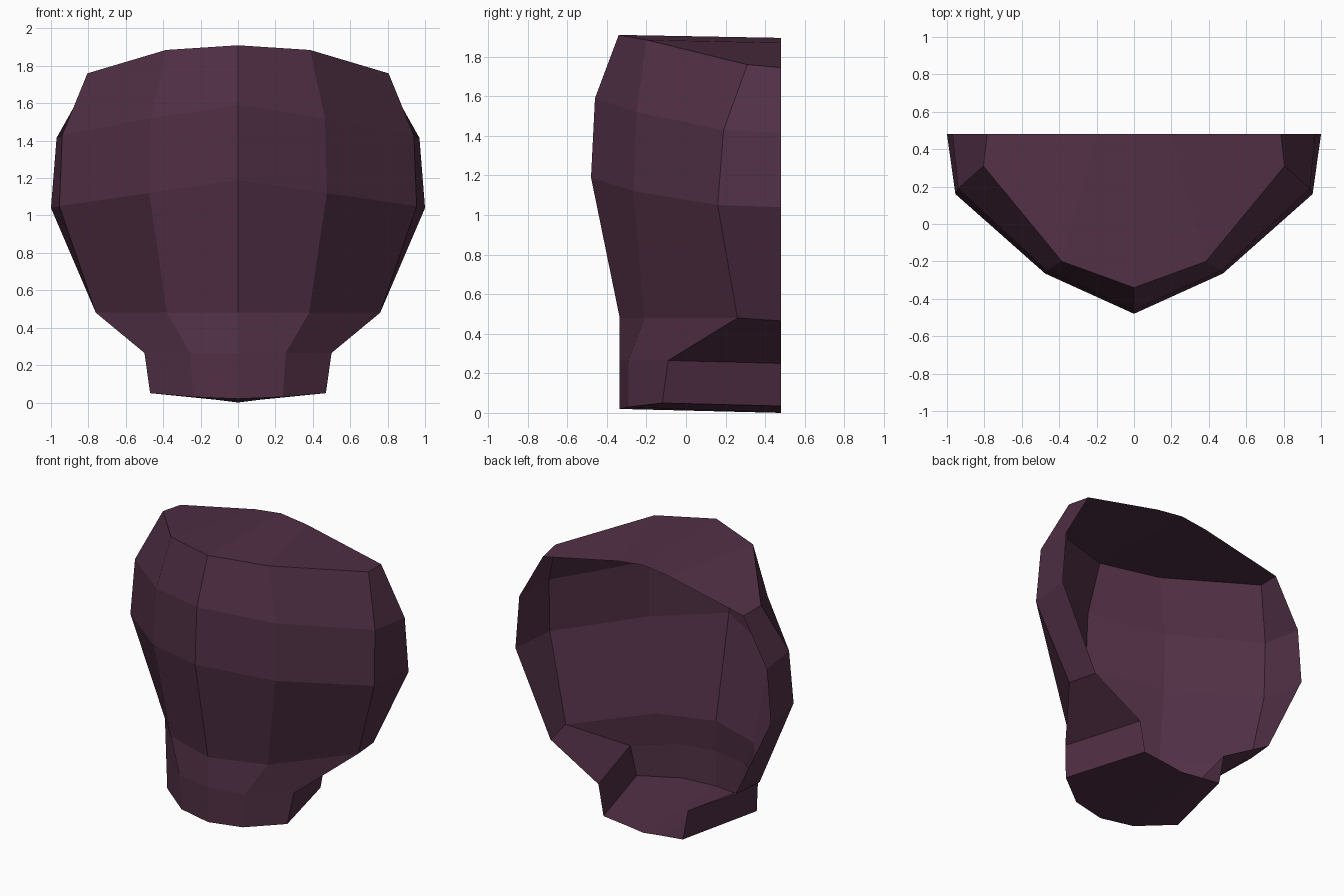
import bpy, bmesh

if "Cube" in bpy.data.objects:
    bpy.data.objects.remove(bpy.data.objects["Cube"])

# Half-profile rings, top to bottom: centre, mid, side, back edge (right half)
rings = [
    [(0, -.34, 1.91), (.385, -.20, 1.885), (.805, .31, 1.76), (.785, .48, 1.745)],
    [(0, -.46, 1.59), (.465, -.25, 1.52), (.94, .19, 1.43), (.97, .48, 1.415)],
    [(0, -.48, 1.19), (.475, -.265, 1.12), (.955, .16, 1.05), (1.0, .48, 1.04)],
    [(0, -.335, .48), (.38, -.21, .48), (.76, .26, .48), (.725, .48, .465)],
    [(0, -.335, .265), (.255, -.29, .265), (.50, -.09, .265), (.35, .48, .25)],
    [(0, -.335, .02), (.24, -.29, .03), (.47, -.12, .05), (.31, .48, .035)],
]
# Back ends of the top and bottom caps: centre, mid
top_back = [(0, .48, 1.895), (.20, .48, 1.87)]
bottom_back = [(0, .48, 0), (.12, .48, .015)]

bm = bmesh.new()


def cap(ring, back, flip):
    b = [bm.verts.new(p) for p in back]
    for face in ([ring[0], ring[1], b[1], b[0]], [ring[1], ring[2], ring[3], b[1]]):
        bm.faces.new(face[::-1] if flip else face)


grid = [[bm.verts.new(p) for p in ring] for ring in rings]
# Front and side walls
for hi, lo in zip(grid, grid[1:]):
    for i in range(3):
        bm.faces.new((lo[i], lo[i + 1], hi[i + 1], hi[i]))
# Caps; the back stays open
cap(grid[0], top_back, False)
cap(grid[-1], bottom_back, True)

# Mirror to the left half
geom = bm.verts[:] + bm.edges[:] + bm.faces[:]
bmesh.ops.mirror(bm, geom=geom, axis='X', merge_dist=0.001)
bmesh.ops.remove_doubles(bm, verts=bm.verts[:], dist=0.001)
bmesh.ops.recalc_face_normals(bm, faces=bm.faces[:])
# Make sure the front faces point outwards
front = min(bm.faces, key=lambda f: f.calc_center_median().y)
if front.normal.y > 0:
    bmesh.ops.reverse_faces(bm, faces=bm.faces[:])

mesh = bpy.data.meshes.new("open_shell")
bm.to_mesh(mesh)
bm.free()
shell = bpy.data.objects.new("open_shell", mesh)
bpy.context.collection.objects.link(shell)

mat = bpy.data.materials.new("dark plum")
mat.diffuse_color = (.082, .029, .060, 1)
mat.use_nodes = True
mat.node_tree.nodes["Principled BSDF"].inputs["Base Color"].default_value = mat.diffuse_color
mesh.materials.append(mat)
